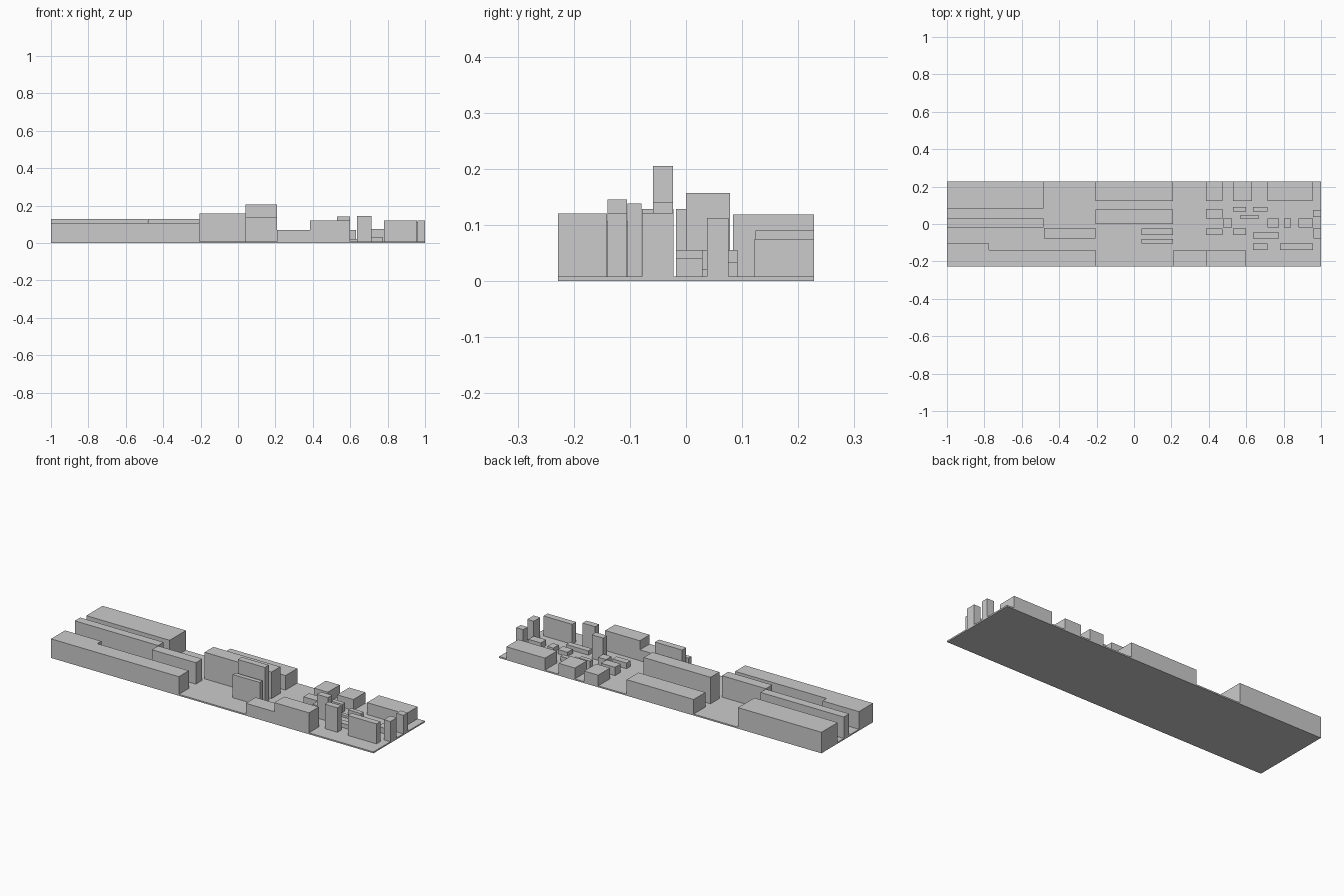
import bpy, bmesh

BASE = 0.008


def prism(name, outline, z0, z1):
    """Flat outline in plan, extruded straight up."""
    bm = bmesh.new()
    low = [bm.verts.new((x, y, z0)) for x, y in outline]
    face = bm.faces.new(low)
    ext = bmesh.ops.extrude_face_region(bm, geom=[face])
    for v in ext["geom"]:
        if isinstance(v, bmesh.types.BMVert):
            v.co.z = z1
    bmesh.ops.recalc_face_normals(bm, faces=bm.faces)
    mesh = bpy.data.meshes.new(name)
    bm.to_mesh(mesh)
    bm.free()
    obj = bpy.data.objects.new(name, mesh)
    bpy.context.collection.objects.link(obj)
    return obj


def block(name, x0, x1, y0, y1, top, z0=BASE):
    return prism(name, [(x0, y0), (x1, y0), (x1, y1), (x0, y1)], z0, top)


E = 0.228  # half depth of the site

# Ground slab
block("ground_slab", -1, 1, -E, E, BASE, 0)

# Long blocks on the left
block("long_block_back", -1, -0.483, 0.084, E, 0.118)
block("long_block_middle", -1, -0.483, -0.018, 0.03, 0.128)
block("long_block_inner", -0.48, -0.207, -0.078, -0.022, 0.128)
prism("long_block_front", [(-1, -E), (-0.207, -E), (-0.207, -0.14),
                           (-0.775, -0.14), (-0.775, -0.104), (-1, -0.104)],
      BASE, 0.107)

# Centre slabs
block("centre_block_back", -0.207, 0.208, 0.124, E, 0.09)
block("centre_block", -0.207, 0.208, 0.0, 0.078, 0.157)
block("slab_tower_tall", 0.04, 0.208, -0.059, -0.023, 0.205)
block("slab_tower_low", 0.04, 0.208, -0.104, -0.079, 0.138)

# Front row right of the centre
block("front_block_low", 0.208, 0.385, -E, -0.141, 0.069)
block("front_block_high", 0.385, 0.6, -E, -0.141, 0.12)

# Back row on the right
for i, (x0, x1, top) in enumerate([(0.385, 0.472, 0.068), (0.53, 0.63, 0.069),
                                   (0.715, 0.955, 0.075)]):
    block(f"back_row_block_{i + 1}", x0, x1, 0.122, E, top)

# Towers on the right
for i, t in enumerate([(0.53, 0.6, -0.059, -0.023, 0.141),
                       (0.637, 0.715, -0.14, -0.105, 0.145),
                       (0.78, 0.957, -0.14, -0.105, 0.12),
                       (0.96, 1.0, -0.078, -0.022, 0.121),
                       (0.957, 1.0, 0.037, 0.076, 0.112)]):
    block(f"tower_{i + 1}", *t)

# Small low buildings
for i, t in enumerate([(0.385, 0.472, 0.029, 0.079, 0.055),
                       (0.385, 0.472, -0.059, -0.023, 0.04),
                       (0.475, 0.525, -0.018, 0.029, 0.055),
                       (0.53, 0.6, 0.067, 0.092, 0.055),
                       (0.637, 0.715, 0.067, 0.092, 0.034),
                       (0.57, 0.665, 0.026, 0.047, 0.02),
                       (0.637, 0.775, -0.078, -0.045, 0.032),
                       (0.715, 0.775, -0.018, 0.029, 0.032),
                       (0.802, 0.84, -0.018, 0.029, 0.032),
                       (0.88, 0.957, -0.018, 0.029, 0.04)]):
    block(f"low_building_{i + 1}", *t)
